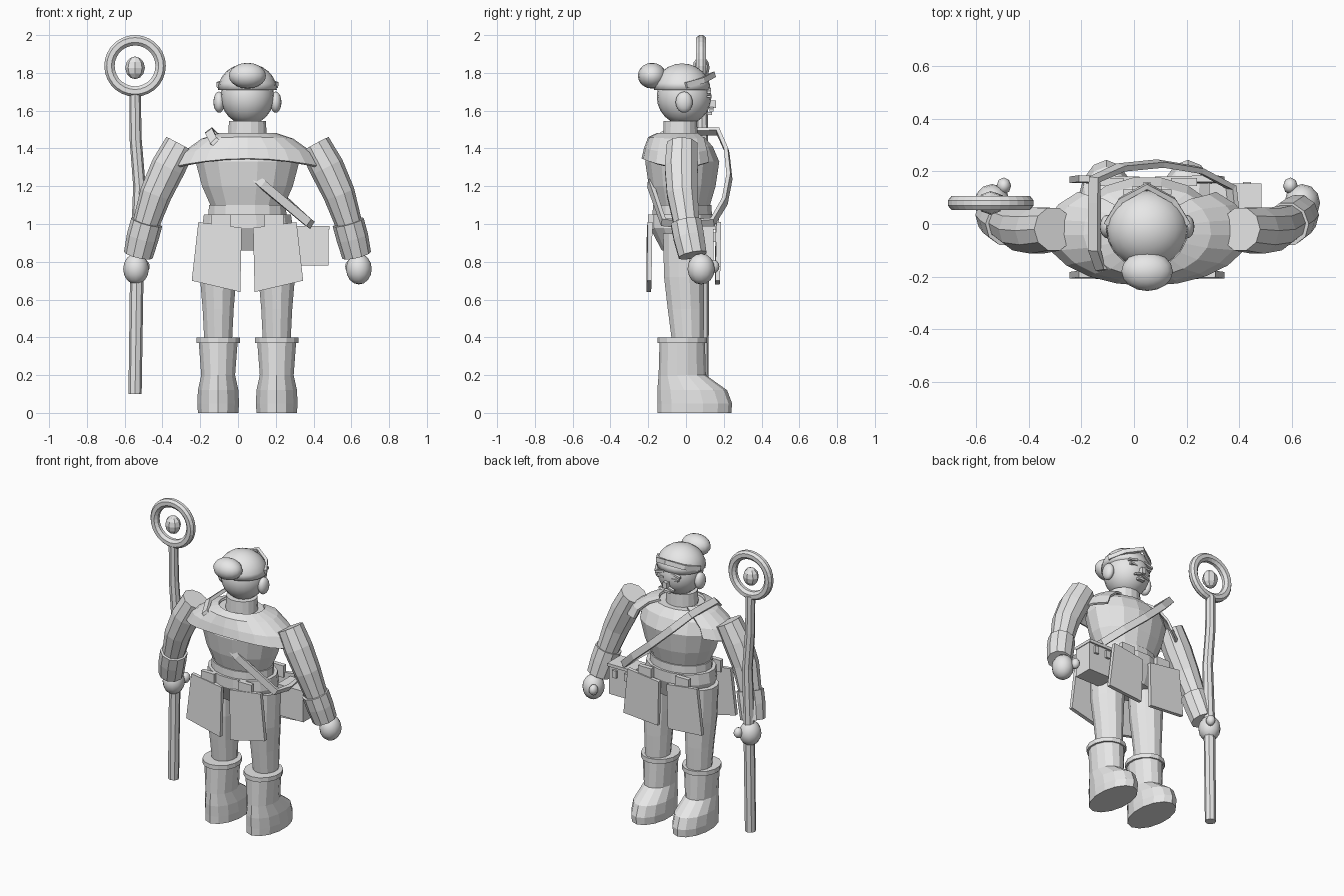
import bpy, bmesh, math
from mathutils import Vector

if "Cube" in bpy.data.objects:
    bpy.data.objects.remove(bpy.data.objects["Cube"])

CX = 0.05  # symmetry plane of the figure
grey = bpy.data.materials.new("plain_grey")
grey.diffuse_color = (0.8, 0.8, 0.8, 1)
grey.use_nodes = True
grey.node_tree.nodes["Principled BSDF"].inputs["Base Color"].default_value = grey.diffuse_color


def finish(name, bm, smooth=False):
    bmesh.ops.recalc_face_normals(bm, faces=bm.faces)
    me = bpy.data.meshes.new(name)
    bm.to_mesh(me)
    bm.free()
    me.materials.append(grey)
    ob = bpy.data.objects.new(name, me)
    bpy.context.collection.objects.link(ob)
    for p in me.polygons:
        p.use_smooth = smooth
    return ob


def skin(name, rings, closed=False, smooth=False):
    """Bridge rings of points; cap the ends unless closed into a loop."""
    bm = bmesh.new()
    vs = [[bm.verts.new(p) for p in r] for r in rings]
    n = len(vs[0])
    pairs = list(zip(vs, vs[1:])) + ([(vs[-1], vs[0])] if closed else [])
    for a, b in pairs:
        for i in range(n):
            j = (i + 1) % n
            bm.faces.new((a[i], a[j], b[j], b[i]))
    if not closed:
        bm.faces.new(vs[0])
        bm.faces.new(vs[-1])
    return finish(name, bm, smooth)


def loft(name, x, rings, n=16):
    """Stack of horizontal ellipses: (z, y centre, rx, ry)."""
    ang = [2 * math.pi * (i + 0.5) / n for i in range(n)]
    return skin(name, [[(x + rx * math.cos(a), y + ry * math.sin(a), z) for a in ang]
                       for z, y, rx, ry in rings])


def tube(name, path, n=10):
    """Round tube along points (x, y, z, radius)."""
    pts = [Vector(p[:3]) for p in path]
    rings = []
    for i, p in enumerate(pts):
        t = (pts[min(i + 1, len(pts) - 1)] - pts[max(i - 1, 0)]).normalized()
        u = t.cross(Vector((0, 1, 0))).normalized()
        v = t.cross(u)
        rings.append([p + path[i][3] * (u * math.cos(a) + v * math.sin(a))
                      for a in (2 * math.pi * k / n for k in range(n))])
    return skin(name, rings)


def ball(name, c, r, seg=16, rows=10, smooth=True, cut=False):
    bm = bmesh.new()
    bmesh.ops.create_uvsphere(bm, u_segments=seg, v_segments=rows, radius=1)
    if cut:  # keep the upper half
        bmesh.ops.delete(bm, geom=[v for v in bm.verts if v.co.z < -0.05], context='VERTS')
        bmesh.ops.holes_fill(bm, edges=bm.edges)
    for v in bm.verts:
        v.co = Vector(c) + Vector(v.co[k] * r[k] for k in range(3))
    return finish(name, bm, smooth)


def box(name, c, size, tilt=0):
    bm = bmesh.new()
    bmesh.ops.create_cube(bm, size=1)
    for v in bm.verts:
        x, y, z = (v.co[k] * size[k] for k in range(3))
        v.co = (c[0] + x, c[1] + y, c[2] + z + x * tilt)
    return finish(name, bm)


def plate(name, quad, t):
    """Slab from four points, thickened along y."""
    return skin(name, [[(x, y + d, z) for x, y, z in quad] for d in (-t / 2, t / 2)])


def ribbon(name, pts, centre, w, t, closed=False):
    """Flat band facing away from a centre point."""
    pts = [Vector(p) for p in pts]
    m, rings = len(pts), []
    for i, p in enumerate(pts):
        a = pts[i - 1] if closed or i else p
        b = pts[(i + 1) % m] if closed or i < m - 1 else p
        side = (b - a).cross(p - Vector(centre)).normalized()
        out = side.cross(b - a).normalized()
        rings.append([p + side * w / 2 * s + out * t / 2 * q
                      for s, q in ((-1, -1), (1, -1), (1, 1), (-1, 1))])
    return skin(name, rings, closed)


# Trunk, neck and belt
loft("torso", CX, [(1.04, -.02, .19, .14), (1.1, -.02, .2, .15), (1.2, -.02, .245, .18),
                   (1.33, -.02, .28, .2), (1.41, -.025, .27, .17), (1.46, -.03, .18, .13)])
loft("neck", CX, [(1.43, -.03, .105, .095), (1.545, -.03, .1, .09)])
loft("belt", CX, [(1.05, -.02, .21, .16), (1.1, -.02, .208, .158)])
loft("hips", CX, [(.86, -.01, .2, .12), (.98, -.02, .245, .175), (1.05, -.02, .235, .175)])

# Shoulder mantle, open at the chest
bm = bmesh.new()
rows = []
for z, y, rx, ry, dip in ((1.475, -.03, .15, .12, 0), (1.455, -.03, .24, .165, .01),
                          (1.4, -.03, .345, .185, .03), (1.345, -.03, .385, .198, .045)):
    row = []
    for k in range(17):
        a = math.radians(132 + 276 * k / 16)
        row.append(bm.verts.new((CX + rx * math.cos(a), y + ry * math.sin(a),
                                 z - dip * abs(math.cos(a)) ** 2)))
    rows.append(row)
for a, b in zip(rows, rows[1:]):
    for i in range(16):
        bm.faces.new((a[i], a[i + 1], b[i + 1], b[i]))
mantle = finish("mantle", bm)
mod = mantle.modifiers.new("thickness", 'SOLIDIFY')
mod.thickness = 0.015
mod.offset = 0

# Head, cap, bun and face
ball("head", (CX, -.01, 1.675), (.142, .145, .15), 20, 12)
cap = ball("cap", (CX, -.02, 1.71), (.156, .15, .14), 20, 12, cut=True)
ball("hair_bun", (CX, -.18, 1.785), (.098, .075, .068))
ribbon("headband", [(CX - .155, 0, 1.735), (CX - .1, .09, 1.76), (CX, .145, 1.79),
                    (CX + .1, .09, 1.76), (CX + .155, 0, 1.735)], (CX, 0, 1.75), .03, .02)
box("nose", (CX, .14, 1.635), (.03, .035, .04))
box("mouth", (CX, .125, 1.585), (.05, .025, .015))
for s in (-1, 1):
    side = "left" if s < 0 else "right"
    ball(side + "_ear", (CX + s * .15, -.01, 1.645), (.03, .045, .056))
    box(side + "_eye", (CX + s * .055, .122, 1.675), (.05, .02, .012))
    box(side + "_brow", (CX + s * .06, .122, 1.705), (.065, .02, .014), -.25 * s)
    box(side + "_moustache", (CX + s * .03, .135, 1.61), (.05, .02, .012), -.3 * s)

    # Arms, cuffs and hands
    X = lambda d: CX + s * d
    tube(side + "_arm", [(X(.355), -.02, 1.42, .085), (X(.42), -.025, 1.3, .092),
                         (X(.485), -.02, 1.16, .085), (X(.55), .01, .96, .068)])
    tube(side + "_cuff", [(X(.533), .0, 1.01, .085), (X(.555), .015, .93, .085),
                          (X(.578), .035, .835, .078)])
    ball(side + "_hand", (X(.59), .08, .762), (.068, .072, .082), 12, 8)
    ball(side + "_thumb", (X(.545), .145, .775), (.028, .032, .035), 8, 6)

    # Legs and boots
    x = X(.155)
    loft(side + "_leg", x, [(.36, .01, .075, .085), (.55, -.0, .085, .1),
                            (.72, -.01, .1, .11), (.95, -.01, .11, .115)], 12)
    loft(side + "_boot", x, [(0, .045, .11, .195), (.05, .047, .113, .197),
                             (.12, .033, .11, .185), (.2, -.02, .092, .125),
                             (.38, -.02, .106, .12)], 14)
    loft(side + "_boot_collar", x, [(.37, -.02, .118, .13), (.4, -.02, .118, .13)], 14)

    # Hanging skirt panels, front and back
    for label, y in (("back", -.195), ("front", .168)):
        plate(side + "_" + label + "_panel",
              [(X(.03), y, .98), (X(.26), y + .005, 1.01),
               (X(.295), y, .7), (X(.038), y - .002, .64 if y < 0 else .68)], .025)
        box(side + "_" + label + "_tab", (X(.14), y * .95, 1.01), (.1, .03, .08))

# Diagonal strap looping around the trunk
ribbon("strap", [(-.15, .17, 1.49), (-.05, .215, 1.39), (.1, .23, 1.25), (.25, .205, 1.12),
                 (.37, .14, 1.01), (.385, .0, 1.0), (.37, -.12, 1.01), (.13, -.19, 1.21),
                 (-.13, -.165, 1.44), (-.15, -.1, 1.485), (-.15, .08, 1.49)],
       (CX, 0, 1.22), .045, .022, True)

# Pouch with two buckles
box("pouch", (.385, .08, .885), (.19, .13, .21))
box("pouch_flap", (.385, .085, .98), (.2, .14, .02))
for x in (.34, .43):
    box("pouch_buckle", (x, .15, .93), (.03, .02, .05))

# Staff with ring head and floating orb
tube("staff", [(-.545, .085, .1, .035), (-.535, .085, .8, .036), (-.522, .085, 1.2, .033),
               (-.542, .085, 1.45, .032), (-.545, .085, 1.7, .03)], 8)
hoop = []
for k in range(28):
    a = 2 * math.pi * k / 28
    hoop.append([(-.545 + r * math.cos(a), .08 + y, 1.837 + r * math.sin(a))
                 for r, y in ((.108, -.01), (.125, -.026), (.15, -.026), (.163, -.01),
                              (.163, .01), (.15, .026), (.125, .026), (.108, .01))])
skin("staff_ring", hoop, True)
ball("staff_orb", (-.545, .08, 1.827), (.052, .045, .06), 8, 6, False)
